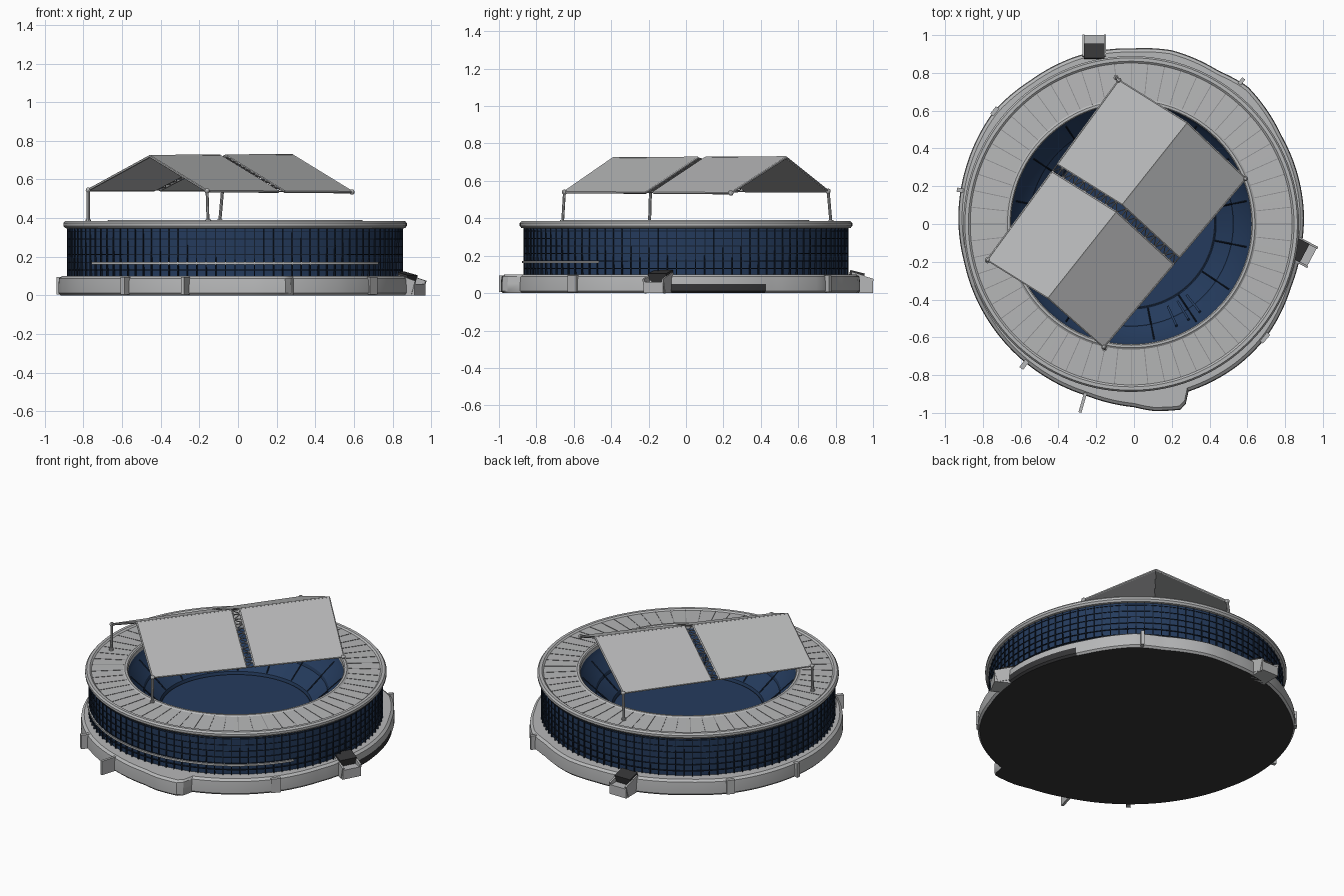
import bpy, bmesh, math
from mathutils import Vector, Matrix

cube = bpy.data.objects.get("Cube")
if cube:
    bpy.data.objects.remove(cube, do_unlink=True)

CENTRE = Vector((-0.015, 0, 0))


def material(name, colour):
    m = bpy.data.materials.new(name)
    m.use_nodes = True
    m.diffuse_color = (*colour, 1)
    bsdf = m.node_tree.nodes["Principled BSDF"]
    bsdf.inputs["Base Color"].default_value = (*colour, 1)
    bsdf.inputs["Roughness"].default_value = 0.8
    return m


GREY = material("light grey", (0.47, 0.475, 0.48))
SEAM = material("seam grey", (0.27, 0.27, 0.28))
BLUE = material("stadium blue", (0.018, 0.044, 0.11))
NAVY = material("dark navy", (0.007, 0.014, 0.03))
DARK = material("charcoal", (0.035, 0.035, 0.037))


def finish(name, bm, mats, smooth=False):
    bmesh.ops.recalc_face_normals(bm, faces=bm.faces)
    mesh = bpy.data.meshes.new(name)
    bm.to_mesh(mesh)
    bm.free()
    ob = bpy.data.objects.new(name, mesh)
    bpy.context.collection.objects.link(ob)
    for m in mats:
        mesh.materials.append(m)
    if smooth:
        bpy.ops.object.select_all(action='DESELECT')
        ob.select_set(True)
        bpy.context.view_layer.objects.active = ob
        bpy.ops.object.shade_smooth_by_angle(angle=math.radians(30))
    return ob


def lathe(name, profile, mat, start=0, end=360, closed=False, steps=120):
    """Sweep an (r, z) profile round the stadium axis."""
    bm = bmesh.new()
    full = end - start == 360
    rings = []
    for i in range(steps if full else steps + 1):
        a = math.radians(start + (end - start) * i / steps)
        rings.append([bm.verts.new(CENTRE + Vector((r * math.cos(a), r * math.sin(a), z)))
                      for r, z in profile])
    pairs = list(zip(rings, rings[1:]))
    if full:
        pairs.append((rings[-1], rings[0]))
    n = len(profile)
    for p, q in pairs:
        for j in range(n if closed else n - 1):
            k = (j + 1) % n
            bm.faces.new((p[j], q[j], q[k], p[k]))
    bmesh.ops.remove_doubles(bm, verts=bm.verts, dist=0.0001)
    return finish(name, bm, [mat], True)


def add_box(bm, centre, size, angle=0, tilt=0, mat=0):
    m = (Matrix.Translation(centre) @ Matrix.Rotation(angle, 4, 'Z')
         @ Matrix.Rotation(tilt, 4, 'Y') @ Matrix.Diagonal((*size, 1)))
    made = bmesh.ops.create_cube(bm, size=1, matrix=m)
    for f in {f for v in made["verts"] for f in v.link_faces}:
        f.material_index = mat


def add_rod(bm, p, q, r, sides=8):
    p, q = Vector(p), Vector(q)
    d = q - p
    m = Matrix.Translation((p + q) / 2) @ d.to_track_quat('Z', 'Y').to_matrix().to_4x4()
    bmesh.ops.create_cone(bm, cap_ends=True, segments=sides, radius1=r, radius2=r,
                          depth=d.length, matrix=m)


def polar(r, a, z):
    return CENTRE + Vector((r * math.cos(a), r * math.sin(a), z))


# Irregular podium: outline interpolated in polar form
outline = [(0.6, 0.73), (0.45, 0.81), (0.2, 0.92), (0, 0.93), (-0.3, 0.89), (-0.55, 0.76),
           (-0.74, 0.6), (-0.89, 0.3), (-0.93, 0.05), (-0.9, -0.2), (-0.76, -0.53),
           (-0.5, -0.79), (-0.25, -0.91), (0, -0.97), (0.1, -0.99), (0.27, -0.98),
           (0.28, -0.89), (0.55, -0.75), (0.7, -0.6), (0.83, -0.34), (0.89, -0.1),
           (0.9, 0.05), (0.87, 0.25), (0.78, 0.47)]
knots = sorted((math.atan2(y, x), math.hypot(x, y)) for x, y in outline)
knots = ([(knots[-1][0] - math.tau, knots[-1][1])] + knots
         + [(knots[0][0] + math.tau, knots[0][1])])


def podium_radius(a):
    for (a0, r0), (a1, r1) in zip(knots, knots[1:]):
        if a0 <= a <= a1:
            return r0 + (r1 - r0) * (a - a0) / (a1 - a0)


bm = bmesh.new()
loops = []
COUNT = 180
for inset, z in ((0.012, 0), (0, 0.012), (0, 0.05), (0.004, 0.088), (0.02, 0.1), (0.1, 0.1)):
    ring = []
    for i in range(COUNT):
        a = -math.pi + math.tau * i / COUNT
        r = podium_radius(a) - inset
        ring.append(bm.verts.new((r * math.cos(a), r * math.sin(a), z)))
    loops.append(ring)
for level, (lo, hi) in enumerate(zip(loops, loops[1:])):
    for i in range(COUNT):
        j = (i + 1) % COUNT
        f = bm.faces.new((lo[i], lo[j], hi[j], hi[i]))
        angle = -180 + 360 * i / COUNT
        if level < 2 and -8 < angle < 28:
            f.material_index = 1
bm.faces.new(loops[0]).material_index = 1
bm.faces.new(loops[-1])
finish("podium", bm, [GREY, DARK], True)

# Fins and buttresses round the podium: angle, outer radius, width
bm = bmesh.new()
for deg, r, w in ((-106, 1.038, 0.016), (-128, 0.97, 0.025), (53, 0.965, 0.02),
                  (169, 0.955, 0.022), (-41, 0.93, 0.06), (141, 0.96, 0.05)):
    a = math.radians(deg)
    add_box(bm, Vector((math.cos(a), math.sin(a), 0)) * (r - 0.06) + Vector((0, 0, 0.05)),
            (0.12, w, 0.09), a)
finish("podium_fins", bm, [GREY])

# Two entrance porches with dark upper blocks
for name, x, y, deg in (("back_porch", -0.21, 0.935, 90), ("side_porch", 0.885, -0.145, -28)):
    a = math.radians(deg)
    out = Vector((math.cos(a), math.sin(a), 0))
    c = Vector((x, y, 0))
    bm = bmesh.new()
    add_box(bm, c + Vector((0, 0, 0.03)), (0.13, 0.12, 0.06), a)
    add_box(bm, c - out * 0.025 + Vector((0, 0, 0.085)), (0.08, 0.11, 0.06), a, 0.25, 1)
    for s in (-1, 1):
        side = Vector((-out.y, out.x, 0)) * s * 0.057
        add_box(bm, c + side + Vector((0, 0, 0.055)), (0.12, 0.012, 0.08), a, 0.3)
    finish(name, bm, [GREY, DARK])

# Curtain wall with its grid of mullions and transoms
lathe("curtain_wall", [(0.857, 0.09), (0.862, 0.2), (0.865, 0.36)], BLUE)
bm = bmesh.new()
for i in range(108):
    a = math.tau * i / 108
    add_box(bm, polar(0.863, a, 0.23), (0.012, 0.005, 0.26), a)
finish("mullions", bm, [NAVY])
for i in range(6):
    z = 0.13 + i * 0.04
    lathe("transom", [(0.858, z), (0.868, z), (0.868, z + 0.004), (0.858, z + 0.004)],
          NAVY, closed=True)
lathe("front_ledge", [(0.855, 0.16), (0.876, 0.16), (0.876, 0.172), (0.855, 0.172)],
      GREY, -148, -32, closed=True, steps=60)

# Ring roof with rolled rims and radial seams
lathe("ring_roof", [(0.85, 0.345), (0.88, 0.348), (0.889, 0.36), (0.889, 0.374),
                    (0.88, 0.385), (0.862, 0.385), (0.852, 0.377), (0.665, 0.384),
                    (0.655, 0.391), (0.642, 0.391), (0.636, 0.384), (0.636, 0.36)],
      GREY, closed=True)
bm = bmesh.new()
for i in range(60):
    a = math.tau * i / 60
    add_box(bm, polar(0.758, a, 0.381), (0.188, 0.004, 0.003), a, math.atan(0.007 / 0.187))
finish("roof_seams", bm, [SEAM])

# Seating bowl and pitch
lathe("seating_bowl", [(0.64, 0.37), (0.625, 0.33), (0.545, 0.255), (0.54, 0.235),
                       (0.45, 0.16), (0.445, 0.14), (0, 0.14)], BLUE)
lathe("pitch_line", [(0.438, 0.142), (0.444, 0.142)], NAVY)
bm = bmesh.new()
for i in range(16):
    a = math.tau * (i + 0.5) / 16
    add_rod(bm, polar(0.453, a, 0.164), polar(0.622, a, 0.328), 0.004, 4)
finish("bowl_aisles", bm, [NAVY])
bm = bmesh.new()
for deg in (-66, -59, -52):
    a = math.radians(deg)
    add_box(bm, polar(0.54, a, 0.25), (0.15, 0.012, 0.03), a, -0.75)
finish("bowl_stairs", bm, [BLUE])

# Gabled canopy: two slopes, each split by a central gap
back, right = Vector((-0.08, 0.76, 0.545)), Vector((0.59, 0.24, 0.535))
front, left = Vector((-0.16, -0.65, 0.54)), Vector((-0.775, -0.19, 0.545))
ridge_a, ridge_b = Vector((-0.455, -0.39, 0.72)), Vector((0.28, 0.535, 0.725))
slopes = (("left", left, back), ("right", front, right))
for side, e0, e1 in slopes:
    for part, t0, t1 in (("front", 0, 0.49), ("back", 0.535, 1)):
        bm = bmesh.new()
        corners = [e0.lerp(e1, t0), e0.lerp(e1, t1),
                   ridge_a.lerp(ridge_b, t1), ridge_a.lerp(ridge_b, t0)]
        bm.faces.new([bm.verts.new(c) for c in corners])
        ob = finish(f"canopy_{side}_{part}", bm, [GREY])
        mod = ob.modifiers.new("thickness", 'SOLIDIFY')
        mod.thickness = 0.01
        mod.offset = 0
        bm = bmesh.new()
        for p, q in zip(corners, corners[1:] + corners[:1]):
            add_rod(bm, p, q, 0.007, 6)
        finish(f"canopy_edge_{side}_{part}", bm, [GREY], True)

# Lattice truss seen through the gap
bm = bmesh.new()
for side, e0, e1 in slopes:
    for i in range(12):
        lo = [e0.lerp(e1, t).lerp(ridge_a.lerp(ridge_b, t), i / 12) for t in (0.49, 0.535)]
        hi = [e0.lerp(e1, t).lerp(ridge_a.lerp(ridge_b, t), (i + 1) / 12) for t in (0.49, 0.535)]
        add_rod(bm, lo[0], lo[1], 0.004, 5)
        add_rod(bm, lo[i % 2], hi[1 - i % 2], 0.003, 5)
finish("canopy_truss", bm, [SEAM])

# Canopy posts, standing on the ring roof
bm = bmesh.new()
for top, foot in ((left, (-0.775, -0.195)), (front, (-0.155, -0.66)), (back, (-0.095, 0.775))):
    add_rod(bm, (*foot, 0.375), top, 0.008)
    add_rod(bm, (*foot, 0.375), (*foot, 0.392), 0.014)
for p in (left, front, back, right):
    bmesh.ops.create_uvsphere(bm, u_segments=10, v_segments=6, radius=0.014,
                              matrix=Matrix.Translation(p))
finish("canopy_posts", bm, [GREY], True)
